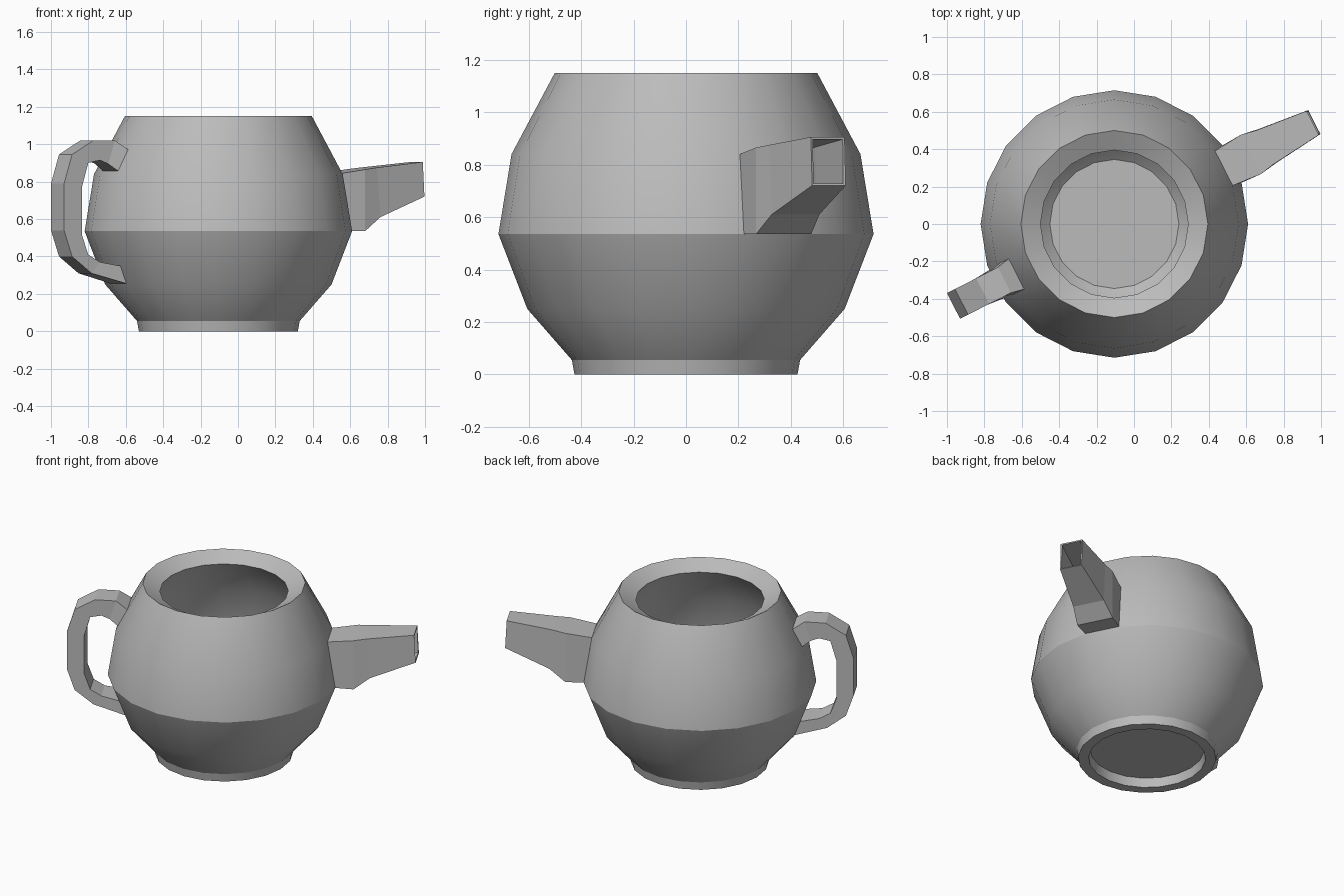
import bpy, bmesh, math
from mathutils import Matrix, Vector

cube = bpy.data.objects.get("Cube")
if cube:
    bpy.data.objects.remove(cube, do_unlink=True)

SIDES = 20
CENTRE = Matrix.Translation((-0.105, 0, 0))
TURN = math.radians(27)          # spout and handle sit on the middle of a body facet

clay = bpy.data.materials.new("grey_clay")
clay.use_nodes = True
clay.diffuse_color = (0.5, 0.5, 0.5, 1)
clay.node_tree.nodes["Principled BSDF"].inputs["Base Color"].default_value = (0.5, 0.5, 0.5, 1)


def loft(name, rings, matrix, close_ends=True):
    """Skin a list of closed rings of points with quads."""
    bm = bmesh.new()
    loops = [[bm.verts.new(p) for p in ring] for ring in rings]
    n = len(loops[0])
    for a, b in zip(loops, loops[1:]):
        for i in range(n):
            j = (i + 1) % n
            bm.faces.new((a[i], a[j], b[j], b[i]))
    if close_ends:
        bm.faces.new(loops[0])
        bm.faces.new(loops[-1])
    bmesh.ops.recalc_face_normals(bm, faces=bm.faces)
    mesh = bpy.data.meshes.new(name)
    bm.to_mesh(mesh)
    bm.free()
    obj = bpy.data.objects.new(name, mesh)
    bpy.context.collection.objects.link(obj)
    mesh.materials.append(clay)
    obj.matrix_world = matrix
    return obj


def circle(radius, z):
    steps = [math.tau * i / SIDES for i in range(SIDES)]
    return [Vector((radius * math.cos(a), radius * math.sin(a), z)) for a in steps]


# Hollow body: recessed foot, outer wall, bevelled rim, inner wall, floor
profile = [(0.35, 0.06), (0.36, 0), (0.425, 0), (0.435, 0.055), (0.605, 0.25),
           (0.715, 0.535), (0.665, 0.84), (0.5, 1.15), (0.395, 1.095),
           (0.6, 0.82), (0.65, 0.535), (0.55, 0.28), (0.345, 0.1)]
body = loft("body", [circle(r, z) for r, z in profile], CENTRE)
bpy.context.view_layer.objects.active = body
body.select_set(True)
bpy.ops.object.shade_smooth_by_angle(angle=math.radians(30))
body.select_set(False)

# Open spout: (bottom radius, top radius, bottom z, top z, bottom half width, top half width)
sections = [(0.706, 0.657, 0.535, 0.84, 0.112, 0.104),
            (0.82, 0.82, 0.535, 0.865, 0.118, 0.118),
            (0.92, 0.9, 0.61, 0.875, 0.102, 0.102),
            (1.2, 1.19, 0.72, 0.905, 0.072, 0.072)]
rings = [[(rb, -wb, zb), (rb, wb, zb), (rt, wt, zt), (rt, -wt, zt)]
         for rb, rt, zb, zt, wb, wt in sections]
spout = loft("spout", rings, CENTRE @ Matrix.Rotation(TURN, 4, "Z"), close_ends=False)
wall = spout.modifiers.new("wall", "SOLIDIFY")
wall.thickness = 0.012
wall.offset = -1

# Handle: outer and inner outlines, wider where it joins the body
outer = [(0.57, 0.96), (0.66, 1.02), (0.79, 1.02), (0.917, 0.945), (0.965, 0.79),
         (0.965, 0.54), (0.917, 0.4), (0.8, 0.31), (0.58, 0.25)]
inner = [(0.63, 0.845), (0.7, 0.895), (0.75, 0.915), (0.82, 0.9), (0.858, 0.77),
         (0.858, 0.515), (0.82, 0.41), (0.75, 0.37), (0.61, 0.345)]
rings = []
for i, ((ro, zo), (ri, zi)) in enumerate(zip(outer, inner)):
    w = 0.095 if i in (0, len(outer) - 1) else 0.077
    rings.append([(ro, -w, zo), (ro, w, zo), (ri, w, zi), (ri, -w, zi)])
loft("handle", rings, CENTRE @ Matrix.Rotation(TURN + math.pi, 4, "Z"))
